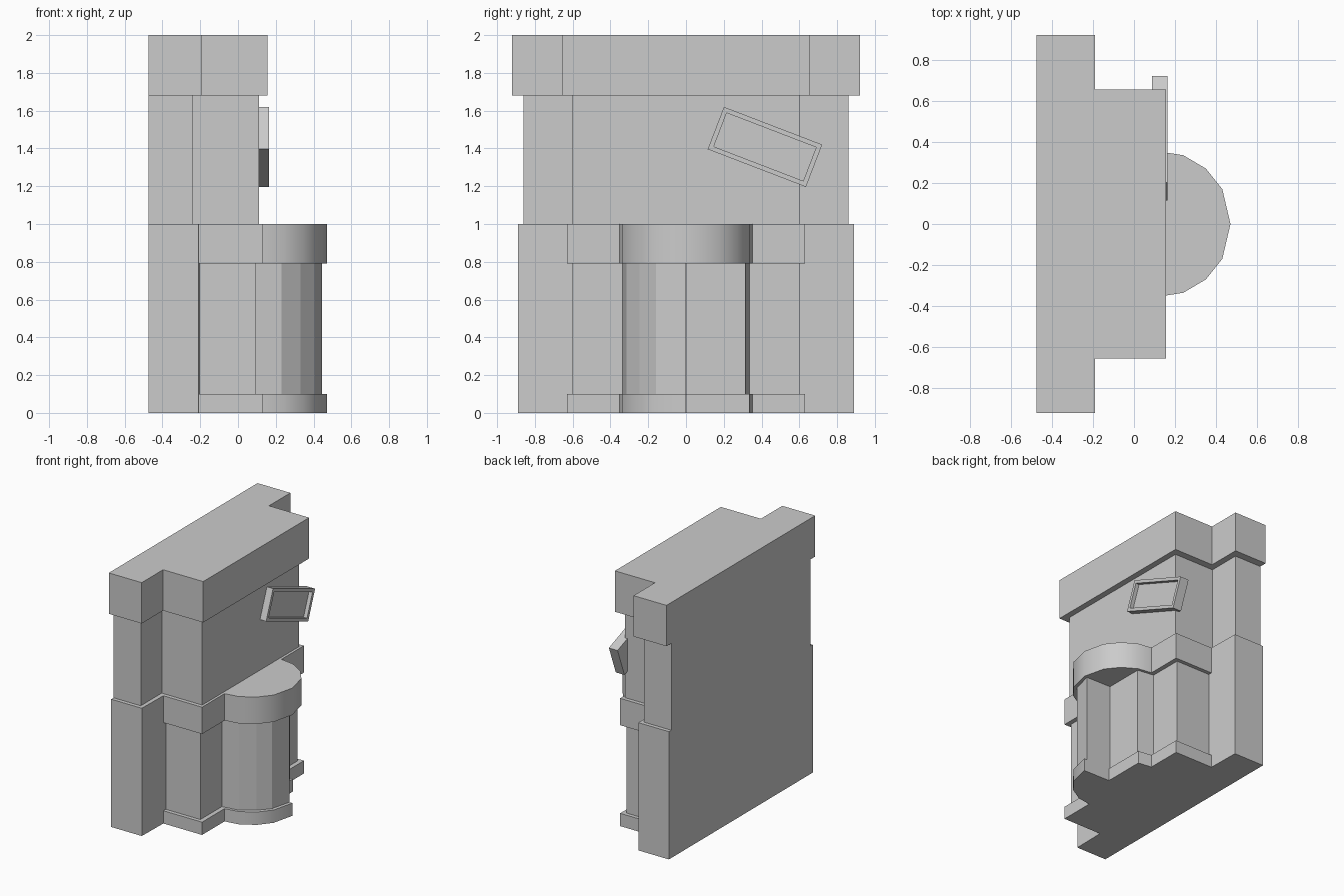
import bpy, bmesh, math
from mathutils import Matrix

if "Cube" in bpy.data.objects:
    bpy.data.objects.remove(bpy.data.objects["Cube"])

BACK = -0.475


def prism(name, outline, z0, z1, smooth=False):
    """Extrude a plan outline between two heights."""
    bm = bmesh.new()
    low = bm.faces.new([bm.verts.new((x, y, z0)) for x, y in outline])
    ext = bmesh.ops.extrude_face_region(bm, geom=[low])
    for v in ext["geom"]:
        if isinstance(v, bmesh.types.BMVert):
            v.co.z = z1
    bmesh.ops.recalc_face_normals(bm, faces=bm.faces)
    return finish(name, bm, smooth)


def finish(name, bm, smooth=False):
    me = bpy.data.meshes.new(name)
    bm.to_mesh(me)
    bm.free()
    ob = bpy.data.objects.new(name, me)
    bpy.context.collection.objects.link(ob)
    if smooth:
        bpy.ops.object.select_all(action='DESELECT')
        ob.select_set(True)
        bpy.context.view_layer.objects.active = ob
        bpy.ops.object.shade_smooth_by_angle(angle=math.radians(35))
    return ob


def mirrored(half):
    """Plan outline from its -y half, mirrored across y = 0."""
    return half + [(x, -y) for x, y in reversed(half) if abs(y) > 1e-6]


def tee(step_x, wide, front_x, narrow):
    return mirrored([(BACK, -wide), (step_x, -wide), (step_x, -narrow), (front_x, -narrow)])


def bay(front_x, width, arc, notched):
    """Projecting block with a bowed front, optionally with a quarter cut away."""
    half = [(-0.3, -width), (front_x, -width)] + arc
    if not notched:
        return mirrored(half)
    cut = arc[1][0]
    right = [(cut, 0.003), (cut, -arc[1][1]), (arc[0][0], -arc[0][1]),
             (front_x, width), (-0.3, width)]
    return half + right


# Stepped wall: top block and upper section
prism("top_block", tee(-0.19, 0.92, 0.157, 0.655), 1.68, 2.0)
prism("upper_wall", tee(-0.24, 0.86, 0.11, 0.60), 1.0, 1.68)

# Lower rear slab
prism("lower_slab", mirrored([(BACK, -0.89), (-0.21, -0.89), (-0.205, -0.6)]), 0, 1.0)

# Bowed bay: plinth, shaft and band
wide_arc = [(0.13, -0.352), (0.24, -0.335), (0.35, -0.27), (0.43, -0.17), (0.47, 0)]
slim_arc = [(0.095, -0.335), (0.23, -0.315), (0.33, -0.245), (0.405, -0.16), (0.445, 0)]
prism("bay_plinth", bay(0.13, 0.63, wide_arc, True), 0, 0.1, True)
prism("bay_shaft", bay(0.095, 0.60, slim_arc, True), 0.1, 0.79)
prism("bay_band", bay(0.13, 0.63, wide_arc, False), 0.79, 1.0, True)

# Tilted frame with a sunken panel
bm = bmesh.new()
bmesh.ops.create_cube(bm, size=1, matrix=Matrix.Diagonal((0.075, 0.557, 0.24, 1)))
face = max(bm.faces, key=lambda f: f.calc_center_median().x)
bmesh.ops.inset_region(bm, faces=[face], thickness=0.035)
ext = bmesh.ops.extrude_face_region(bm, geom=[face])
bmesh.ops.translate(bm, vec=(-0.03, 0, 0),
                    verts=[g for g in ext["geom"] if isinstance(g, bmesh.types.BMVert)])
if face.is_valid:
    bmesh.ops.delete(bm, geom=[face], context='FACES_ONLY')
bmesh.ops.recalc_face_normals(bm, faces=bm.faces)
bmesh.ops.transform(bm, verts=bm.verts, matrix=Matrix.Translation((0.1255, 0.418, 1.408))
                    @ Matrix.Rotation(math.radians(-21), 4, 'X'))
finish("tilted_frame", bm)
